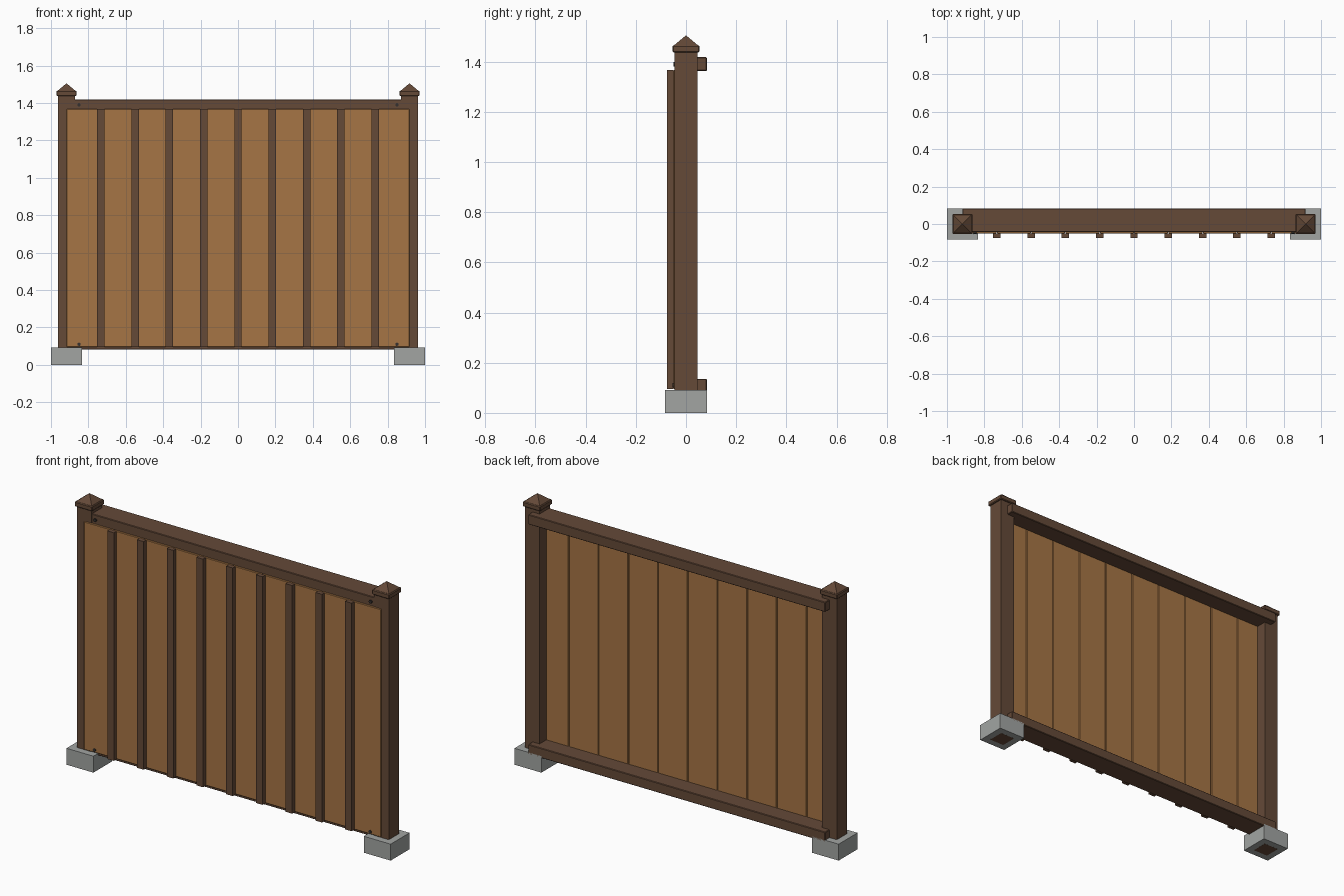
import bpy
import bmesh
from mathutils import Vector

cube = bpy.data.objects.get("Cube")
if cube:
    bpy.data.objects.remove(cube, do_unlink=True)


def material(name, color):
    m = bpy.data.materials.new(name)
    m.use_nodes = True
    m.diffuse_color = (*color, 1)
    m.node_tree.nodes["Principled BSDF"].inputs["Base Color"].default_value = (*color, 1)
    return m


DARK = material("dark brown wood", (0.128, 0.067, 0.039))
TAN = material("tan wood", (0.383, 0.178, 0.059))
CONCRETE = material("grey concrete", (0.36, 0.375, 0.365))
STEEL = material("dark steel", (0.035, 0.03, 0.028))


def finish(name, bm, mat):
    mesh = bpy.data.meshes.new(name)
    bm.to_mesh(mesh)
    bm.free()
    mesh.materials.append(mat)
    obj = bpy.data.objects.new(name, mesh)
    bpy.context.collection.objects.link(obj)
    return obj


def box(name, mat, x, y, z, chamfer=0):
    """Box from (min, max) ranges on each axis, with optionally chamfered edges."""
    bm = bmesh.new()
    bmesh.ops.create_cube(bm, size=1)
    lo, hi = Vector((x[0], y[0], z[0])), Vector((x[1], y[1], z[1]))
    bmesh.ops.scale(bm, vec=hi - lo, verts=bm.verts)
    bmesh.ops.translate(bm, vec=(lo + hi) / 2, verts=bm.verts)
    if chamfer:
        bmesh.ops.bevel(bm, geom=bm.edges[:], offset=chamfer, segments=1, affect='EDGES')
    return finish(name, bm, mat)


def pyramid(name, mat, x, half, z0, z1):
    bm = bmesh.new()
    base = [bm.verts.new((x + i * half, j * half, z0))
            for i, j in ((-1, -1), (1, -1), (1, 1), (-1, 1))]
    tip = bm.verts.new((x, 0, z1))
    bm.faces.new(base[::-1])
    for a, b in zip(base, base[1:] + base[:1]):
        bm.faces.new((a, b, tip))
    return finish(name, bm, mat)


def bolt(name, x, z, y0, y1):
    bm = bmesh.new()
    bmesh.ops.create_cone(bm, cap_ends=True, segments=12, radius1=0.009,
                          radius2=0.009, depth=y1 - y0)
    for v in bm.verts:
        v.co = (x + v.co.x, (y0 + y1) / 2 - v.co.z, z + v.co.y)
    return finish(name, bm, STEEL)


POST_X = 0.917
POST = 0.045
FRONT, BACK = -0.05, -0.015          # faces of the planks
PANEL_Z = (0.095, 1.367)
RAILS = {"bottom": 0.081, "top": 1.363}

# Posts with footings, caps and bolts
for side, s in (("left", 1), ("right", -1)):
    cx = s * POST_X
    box(side + "_footing", CONCRETE, (cx - 0.083, cx + 0.083), (-0.083, 0.083), (0.0004, 0.092))
    box(side + "_post", DARK, (cx - POST, cx + POST), (-POST, POST), (0, 1.437))
    box(side + "_cap_slab", DARK, (cx - 0.054, cx + 0.054), (-0.054, 0.054), (1.437, 1.465), 0.004)
    pyramid(side + "_cap_point", DARK, cx, 0.048, 1.465, 1.505)
    bolt(side + "_top_bolt", s * 0.85, 1.39, -0.05, -0.036)
    bolt(side + "_bottom_bolt", s * 0.85, 0.11, FRONT - 0.004, FRONT + 0.004)

# Deep horizontal rails
for level, z in RAILS.items():
    box(level + "_rail", DARK, (-POST_X, POST_X), (-0.042, 0.083), (z, z + 0.055), 0.003)

# Thick chamfered planks side by side, each joint covered by a batten in front
COUNT = 10
STEP = 2 * POST_X / COUNT
for i in range(COUNT):
    x = -POST_X + i * STEP
    box(f"plank_{i + 1}", TAN, (x + 0.001, x + STEP - 0.001), (FRONT, BACK), PANEL_Z, 0.003)
    if i:
        box(f"batten_{i}", DARK, (x - 0.02, x + 0.02), (-0.075, FRONT), PANEL_Z)
